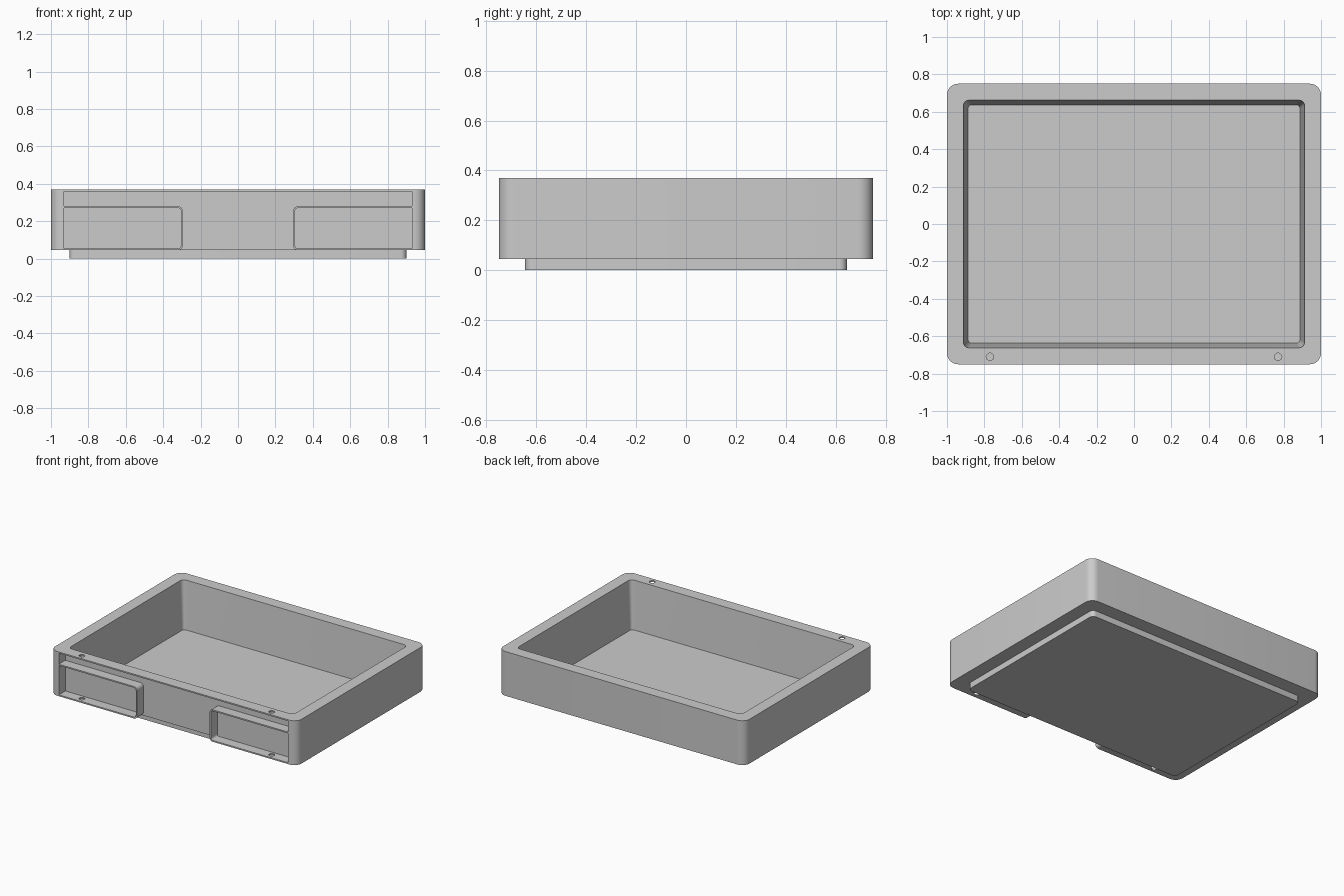
import bpy, bmesh, math

if "Cube" in bpy.data.objects:
    bpy.data.objects.remove(bpy.data.objects["Cube"])

grey = bpy.data.materials.new("light_grey_plastic")
grey.use_nodes = True
colour = (0.6, 0.6, 0.6, 1)
grey.diffuse_color = colour
grey.node_tree.nodes["Principled BSDF"].inputs["Base Color"].default_value = colour


def arc(cx, cy, r, start, end, steps):
    """Points along an arc, angles in degrees."""
    angles = [math.radians(start + (end - start) * i / steps) for i in range(steps + 1)]
    return [(cx + r * math.cos(a), cy + r * math.sin(a)) for a in angles]


def rounded_rect(hx, hy, r, steps=8):
    points = []
    for k, (sx, sy) in enumerate([(1, 1), (-1, 1), (-1, -1), (1, -1)]):
        points += arc(sx * (hx - r), sy * (hy - r), r, 90 * k, 90 * k + 90, steps)
    return points


def make_object(name, bm):
    bmesh.ops.recalc_face_normals(bm, faces=bm.faces)
    mesh = bpy.data.meshes.new(name)
    bm.to_mesh(mesh)
    bm.free()
    mesh.materials.append(grey)
    obj = bpy.data.objects.new(name, mesh)
    bpy.context.collection.objects.link(obj)
    return obj


def loft(name, rings):
    """Skin a closed solid through matching rings of 3D points."""
    bm = bmesh.new()
    loops = [[bm.verts.new(p) for p in ring] for ring in rings]
    count = len(loops[0])
    for low, high in zip(loops, loops[1:]):
        for i in range(count):
            j = (i + 1) % count
            bm.faces.new((low[i], low[j], high[j], high[i]))
    bm.faces.new(loops[0][::-1])
    bm.faces.new(loops[-1])
    return make_object(name, bm)


def cut(obj, cutter):
    cutter.hide_render = True
    mod = obj.modifiers.new("cut", "BOOLEAN")
    mod.operation = "DIFFERENCE"
    mod.solver = "EXACT"
    mod.object = cutter
    bpy.context.view_layer.objects.active = obj
    bpy.ops.object.modifier_apply(modifier=mod.name)
    bpy.data.objects.remove(cutter)


def box(name, x, y, z):
    ring = [(x[0], y[0]), (x[1], y[0]), (x[1], y[1]), (x[0], y[1])]
    return loft(name, [[(a, b, h) for a, b in ring] for h in z])


def pin_hole(side, z):
    ring = arc(side * 0.77, -0.71, 0.02, 0, 337.5, 15)
    return loft("pin_hole_cutter", [[(a, b, h) for a, b in ring] for h in z])


FRONT, POCKET_BACK = -0.75, -0.675
BASE, TOP, POCKET_TOP, POCKET_X = 0.045, 0.37, 0.36, 0.93

# Tray: stacking foot, outer wall, rim and tapered interior in one skin
tray_rings = [
    (0.90, 0.645, 0.03, 0),
    (0.90, 0.645, 0.03, BASE),
    (1.00, 0.75, 0.06, BASE),
    (1.00, 0.75, 0.06, TOP),
    (0.912, 0.662, 0.03, TOP),
    (0.887, 0.637, 0.02, 0.018),
]
tray = loft("tray", [[(a, b, z) for a, b in rounded_rect(hx, hy, r)]
                     for hx, hy, r, z in tray_rings])

# Wide pocket in the front wall, open below, with pin holes in its top lip
cut(tray, box("pocket_cutter", (-POCKET_X, POCKET_X), (-0.9, POCKET_BACK), (-0.1, POCKET_TOP)))
for side in (-1, 1):
    cut(tray, pin_hole(side, (POCKET_TOP - 0.02, TOP + 0.05)))

# Thin C-shaped holders at both ends of the pocket
parts = [tray]
WALL, INNER_X, HOLDER_TOP, R = 0.01, 0.295, 0.28, 0.025


def c_path(inset, r):
    x, low, high = INNER_X + inset, BASE + inset, HOLDER_TOP - inset
    return ([(POCKET_X, low)] + arc(x + r, low + r, r, 270, 180, 5)
            + arc(x + r, high - r, r, 180, 90, 5) + [(POCKET_X, high)])


for side, word in ((1, "left"), (-1, "right")):
    bm = bmesh.new()
    rows = []
    for y in (FRONT, POCKET_BACK):
        rows.append([[bm.verts.new((side * x, y, z)) for x, z in path]
                     for path in (c_path(0, R), c_path(WALL, R - WALL))])
    (fo, fi), (bo, bi) = rows
    for i in range(len(fo) - 1):
        for a, b in ((fo, fi), (fi, bi), (bi, bo), (bo, fo)):
            bm.faces.new((a[i], a[i + 1], b[i + 1], b[i]))
    for i in (0, -1):
        bm.faces.new((fo[i], fi[i], bi[i], bo[i]))
    holder = make_object(word + "_holder", bm)
    cut(holder, pin_hole(side, (BASE - 0.03, BASE + 0.03)))
    parts.append(holder)

# Smooth the rounded corners, keep the hard edges
bpy.ops.object.select_all(action="DESELECT")
for obj in parts:
    obj.select_set(True)
bpy.context.view_layer.objects.active = tray
bpy.ops.object.shade_smooth_by_angle(angle=math.radians(30))
